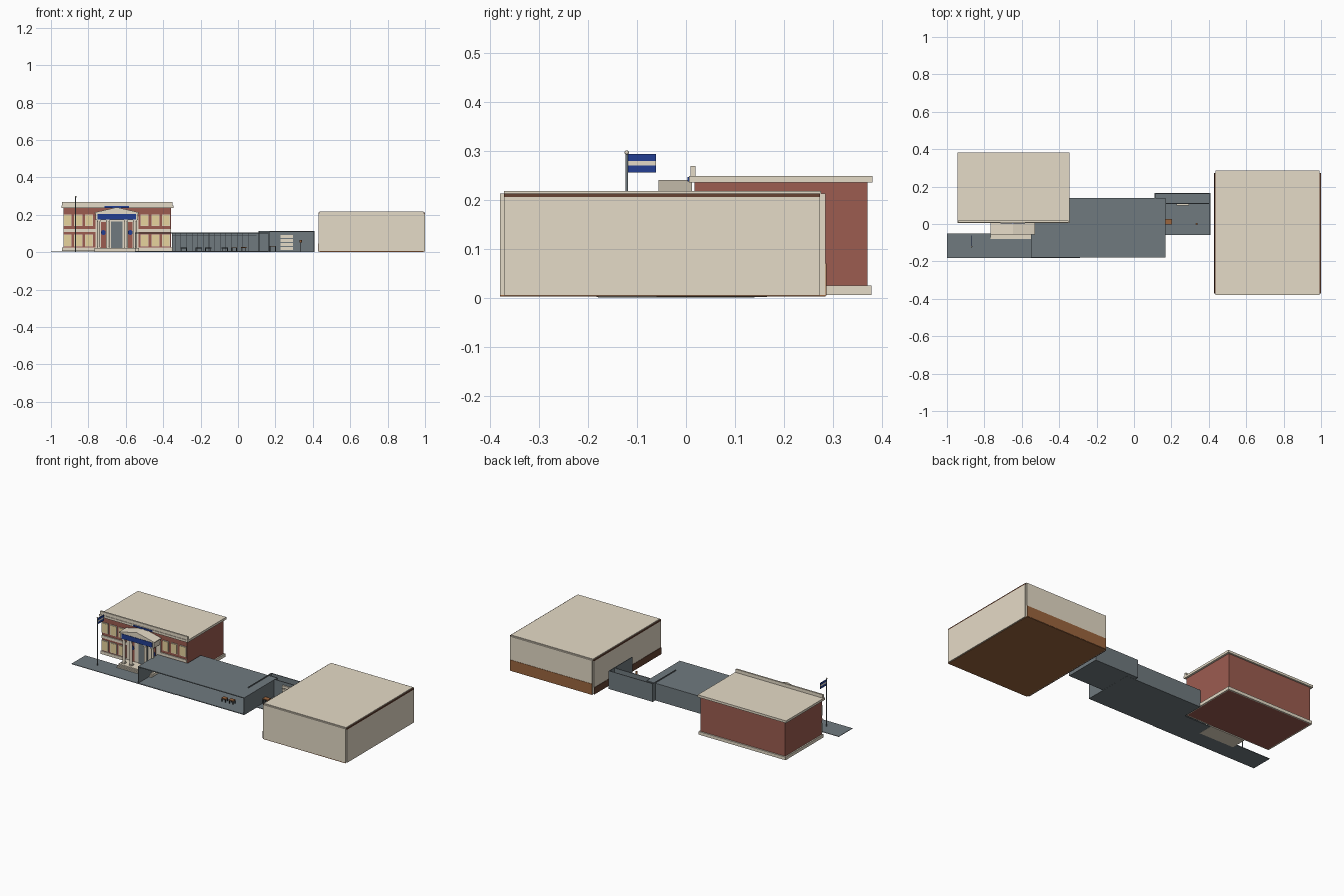
import bpy
import bmesh
from mathutils import Vector

if "Cube" in bpy.data.objects:
    bpy.data.objects.remove(bpy.data.objects["Cube"], do_unlink=True)


def material(name, rgb):
    linear = [((c / 255 + 0.055) / 1.055) ** 2.4 for c in rgb] + [1]
    m = bpy.data.materials.new(name)
    m.use_nodes = True
    m.diffuse_color = linear
    m.node_tree.nodes["Principled BSDF"].inputs["Base Color"].default_value = linear
    return m


STONE = material("stone_beige", (229, 219, 199))
BRICK = material("brick_red", (156, 92, 80))
GREY = material("slate_grey", (112, 122, 127))
NAVY = material("navy_blue", (35, 63, 146))
PANE = material("pane_cream", (238, 218, 162))
BROWN = material("dark_brown", (102, 66, 50))
WOOD = material("wood_brown", (156, 102, 62))
DARK = material("charcoal", (52, 57, 62))


def finish(name, bm, mat):
    bmesh.ops.recalc_face_normals(bm, faces=bm.faces)
    mesh = bpy.data.meshes.new(name)
    bm.to_mesh(mesh)
    bm.free()
    mesh.materials.append(mat)
    ob = bpy.data.objects.new(name, mesh)
    bpy.context.collection.objects.link(ob)
    return ob


def box(name, mat, x, y, z):
    """Box from the (low, high) range on each axis."""
    bm = bmesh.new()
    bmesh.ops.create_cube(bm, size=1)
    for v in bm.verts:
        v.co = Vector(r[0] if c < 0 else r[1] for c, r in zip(v.co, (x, y, z)))
    return finish(name, bm, mat)


def cylinder(name, mat, centre, radius, length, axis="Z", sides=12):
    bm = bmesh.new()
    bmesh.ops.create_cone(bm, cap_ends=True, segments=sides, radius1=radius,
                          radius2=radius, depth=length)
    ob = finish(name, bm, mat)
    ob.location = centre
    if axis == "Y":
        ob.rotation_euler.x = 1.5708
    return ob


def prism(name, mat, profile, y):
    """Extrude an x-z profile over a y range."""
    bm = bmesh.new()
    face = bm.faces.new([bm.verts.new((px, y[0], pz)) for px, pz in profile])
    out = bmesh.ops.extrude_face_region(bm, geom=[face])
    bmesh.ops.translate(bm, vec=(0, y[1] - y[0], 0),
                        verts=[g for g in out["geom"] if isinstance(g, bmesh.types.BMVert)])
    return finish(name, bm, mat)


# Brick building
MID = -0.648
box("brick_walls", BRICK, (-0.932, -0.358), (0.017, 0.371), (0.006, 0.236))
for label, y in (("front", (0.012, 0.02)), ("back", (0.37, 0.379))):
    box("plinth_" + label, STONE, (-0.94, -0.35), y, (0.006, 0.025))
for label, x in (("right", (-0.94, -0.93)), ("left", (-0.36, -0.35))):
    box("plinth_" + label, STONE, x, (0.012, 0.379), (0.006, 0.025))
box("cornice_roof", STONE, (-0.945, -0.346), (0.006, 0.381), (0.235, 0.249))
box("front_parapet", STONE, (-0.94, -0.35), (0.009, 0.019), (0.249, 0.269))
box("storey_band", STONE, (-0.932, -0.358), (0.011, 0.018), (0.107, 0.123))
box("parapet_plate", NAVY, (MID - 0.065, MID + 0.065), (0.003, 0.007), (0.237, 0.247))

# Windows with slim frames, mirrored about the entrance
for side in (-1, 1):
    for i in range(3):
        x = MID + side * (0.148 + 0.058 * i)
        for level, z in (("lower", 0.034), ("upper", 0.142)):
            tag = f"{level}_{side}_{i}"
            box("window_frame_" + tag, STONE, (x - 0.0215, x + 0.0215), (0.013, 0.018), (z - 0.003, z + 0.06))
            box("window_pane_" + tag, PANE, (x - 0.019, x + 0.019), (0.011, 0.015), (z, z + 0.057))

# Entrance portico
box("entrance_wall", STONE, (MID - 0.115, MID + 0.115), (0.01, 0.018), (0.02, 0.19))
box("entrance_door", GREY, (MID - 0.03, MID + 0.03), (0.005, 0.011), (0.02, 0.165))
for i in range(3):
    box(f"entrance_step_{i}", STONE, (MID - 0.118, MID + 0.118),
        (-0.08 + 0.008 * i, 0.017), (0.007 * i, 0.007 + 0.007 * i))
box("portico_beam", STONE, (MID - 0.113, MID + 0.113), (-0.05, 0.015), (0.172, 0.208))
box("portico_sign", NAVY, (MID - 0.103, MID + 0.103), (-0.055, -0.05), (0.175, 0.205))
prism("portico_gable", STONE, [(MID - 0.12, 0.207), (MID + 0.12, 0.207), (MID + 0.12, 0.212),
                               (MID, 0.24), (MID - 0.12, 0.212)], (-0.056, 0.012))
for side in (-1, 1):
    for i, off in enumerate((0.048, 0.097)):
        x = MID + side * off
        cylinder(f"column_{side}_{i}", STONE, (x, -0.04, 0.096), 0.008, 0.152)
        box(f"column_foot_{side}_{i}", STONE, (x - 0.01, x + 0.01), (-0.049, -0.029), (0.02, 0.028))
        box(f"column_cap_{side}_{i}", STONE, (x - 0.01, x + 0.01), (-0.049, -0.029), (0.164, 0.172))
    x = MID + side * 0.072
    box(f"side_panel_{side}", BRICK, (x - 0.013, x + 0.013), (0.006, 0.011), (0.02, 0.16))
    cylinder(f"round_plaque_{side}", NAVY, (x, 0.004, 0.105), 0.013, 0.005, "Y", 16)

# Pavement and flag
box("pavement", GREY, (-1.0, -0.29), (-0.183, -0.05), (0.001, 0.004))
cylinder("flag_pole", GREY, (-0.868, -0.121, 0.148), 0.0025, 0.296)
bm = bmesh.new()
bmesh.ops.create_uvsphere(bm, u_segments=12, v_segments=8, radius=0.0045)
finish("pole_ball", bm, STONE).location = (-0.868, -0.121, 0.2965)
for i, (mat, z) in enumerate(((NAVY, (0.256, 0.27)), (STONE, (0.27, 0.279)), (NAVY, (0.279, 0.293)))):
    box(f"flag_stripe_{i}", mat, (-0.869, -0.867), (-0.119, -0.061), z)

# Corridor hall, open to the front
for part, z in (("floor", (0.0005, 0.005)), ("roof", (0.101, 0.106))):
    box("hall_front_" + part, GREY, (-0.552, 0.168), (-0.18, 0.011), z)
    box("hall_back_" + part, GREY, (-0.35, 0.168), (0.011, 0.14), z)
box("hall_right_wall", GREY, (-0.552, -0.548), (-0.18, 0.01), (0.004, 0.102))
box("hall_left_wall", GREY, (0.164, 0.168), (-0.18, 0.14), (0.004, 0.102))
box("hall_back_wall", GREY, (-0.352, 0.168), (0.136, 0.14), (0.004, 0.102))
for i in range(14):
    x = -0.335 + 0.03 * i
    box(f"locker_seam_{i}", DARK, (x - 0.0015, x + 0.0015), (0.13, 0.136), (0.005, 0.1))
box("locker_rail", DARK, (-0.35, 0.1), (0.13, 0.136), (0.088, 0.091))


def desk(name, x, y, w, d, h, mat):
    box(name + "_top", mat, (x - w, x + w), (y - d, y + d), (h - 0.005, h))
    for sx in (-1, 1):
        for sy in (-1, 1):
            px, py = x + sx * (w - 0.003), y + sy * (d - 0.003)
            box(f"{name}_leg_{sx}_{sy}", DARK, (px - 0.002, px + 0.002),
                (py - 0.002, py + 0.002), (0.004, h - 0.004))


for i, x in enumerate((-0.29, -0.21, -0.16, -0.07)):
    desk(f"bench_{i}", x, 0.09, 0.017, 0.01, 0.024, DARK)
desk("hall_desk_0", -0.02, -0.1, 0.015, 0.012, 0.026, WOOD)
desk("hall_desk_1", 0.03, -0.1, 0.015, 0.012, 0.028, WOOD)

# Roofless side room
box("room_floor", GREY, (0.11, 0.408), (-0.06, 0.165), (0.001, 0.0045))
box("room_back_wall", GREY, (0.11, 0.408), (0.161, 0.165), (0.004, 0.112))
box("room_partition", GREY, (0.168, 0.408), (0.108, 0.113), (0.004, 0.11))
for label, x in (("right", 0.11), ("left", 0.404)):
    box(f"room_{label}_wall", GREY, (x, x + 0.004), (-0.06, 0.165), (0.004, 0.112))
for i in range(4):
    z = 0.012 + 0.021 * i
    box(f"shelf_board_{i}", STONE, (0.228, 0.294), (0.1, 0.108), (z, z + 0.016))
desk("room_desk", 0.186, 0.012, 0.018, 0.015, 0.034, WOOD)
cylinder("stand_post", DARK, (0.335, 0.0, 0.028), 0.002, 0.048)
cylinder("stand_head", WOOD, (0.335, 0.0, 0.058), 0.006, 0.014)

# Large sports hall
GX, GY = (0.437, 0.993), (-0.38, 0.285)
box("sports_hall_floor", WOOD, GX, GY, (0.002, 0.006))
box("sports_hall_walls", STONE, GX, GY, (0.005, 0.213))
box("sports_hall_roof", STONE, GX, (-0.372, 0.276), (0.212, 0.218))
box("back_wood_panel", WOOD, GX, (0.284, 0.287), (0.004, 0.07))
for label, x in (("right", (0.43, 0.438)), ("left", (0.992, 1.0))):
    box(f"side_cladding_{label}", STONE, x, (-0.372, 0.274), (0.004, 0.206))
    box(f"side_stripe_{label}", BROWN, x, (-0.372, 0.274), (0.206, 0.213))
box("side_base_right", BROWN, (0.428, 0.432), (-0.372, 0.274), (0.003, 0.045))
